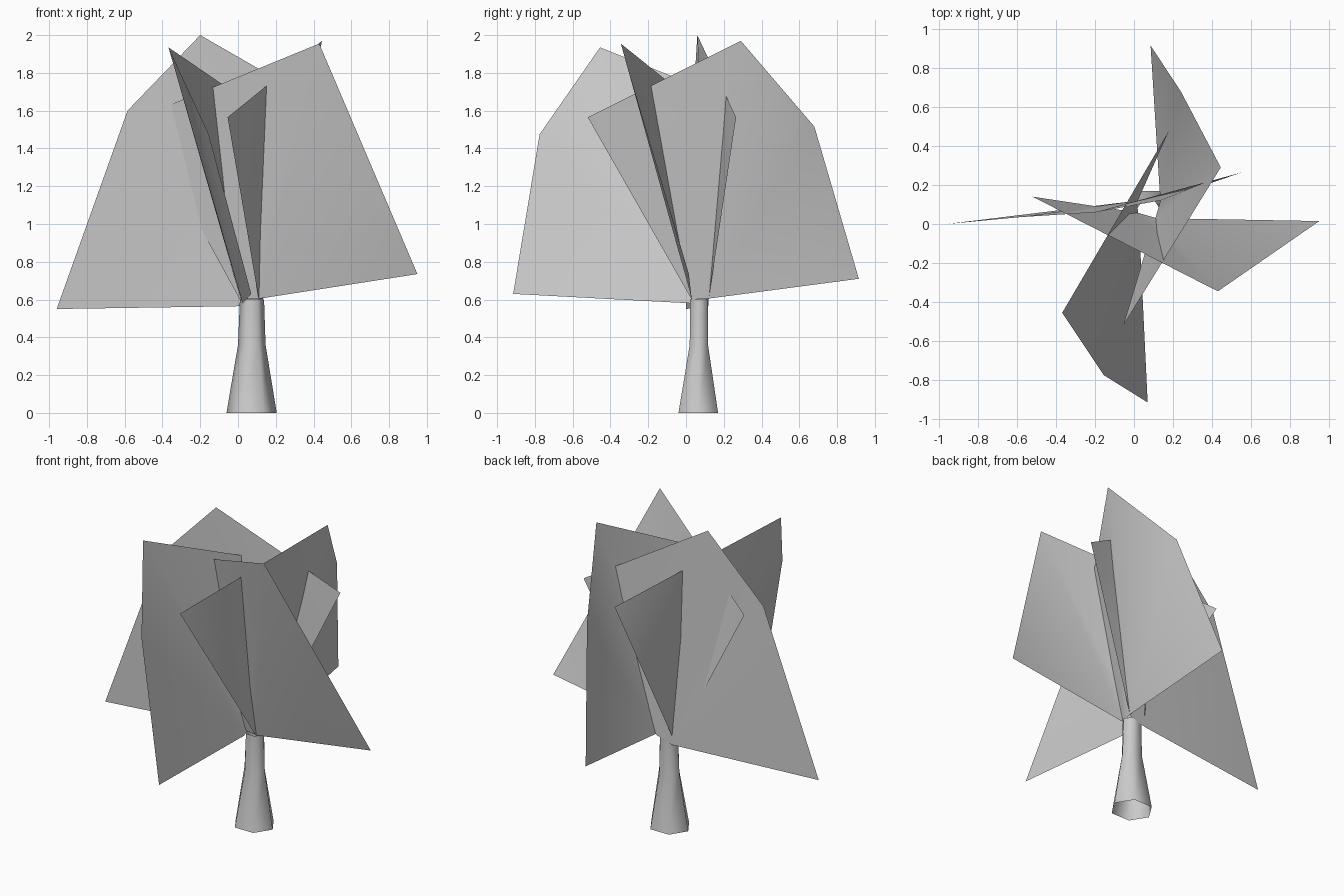
import bpy, bmesh
from math import cos, sin, pi

cube = bpy.data.objects.get("Cube")
if cube:
    bpy.data.objects.remove(cube)

# One plain grey for the whole plant
grey = bpy.data.materials.new("plain grey")
grey.use_nodes = True
GREY = (0.6, 0.6, 0.6, 1)
grey.diffuse_color = GREY
grey.node_tree.nodes["Principled BSDF"].inputs["Base Color"].default_value = GREY


def finish(name, bm):
    """Turn a bmesh into a smooth shaded object."""
    mesh = bpy.data.meshes.new(name)
    bm.to_mesh(mesh)
    bm.free()
    mesh.materials.append(grey)
    mesh.shade_smooth()
    obj = bpy.data.objects.new(name, mesh)
    bpy.context.collection.objects.link(obj)
    return obj


# Stem: hollow six-sided tube, flared at the foot and open at both ends
SIDES = 6
bm = bmesh.new()
rings = []
for z, cx, cy, rx, ry in [(0, .072, .065, .133, .121),
                          (.36, .073, .068, .073, .056),
                          (.6, .074, .07, .064, .055)]:
    rings.append([bm.verts.new((cx + rx * cos(2 * pi * i / SIDES),
                                cy + ry * sin(2 * pi * i / SIDES), z))
                  for i in range(SIDES)])
for low, high in zip(rings, rings[1:]):
    for i in range(SIDES):
        j = (i + 1) % SIDES
        bm.faces.new((low[i], low[j], high[j], high[i]))
finish("stem", bm)


def leaf(name, root, heel, far, top, *outer):
    """Folded sheet: the outer half fans from root, the inner half from heel."""
    bm = bmesh.new()
    root, heel, far, top = [bm.verts.new(p) for p in (root, heel, far, top)]
    rim = [bm.verts.new(p) for p in outer] + [top]
    for a, b in zip(rim, rim[1:]):
        bm.faces.new((root, a, b))
    bm.faces.new((root, top, heel))
    bm.faces.new((heel, top, far))
    finish(name, bm)


# Leaves: a pinwheel of four, each growing from one side of the stem's mouth
leaf("left_leaf", (.115, .03, .605), (.01, .06, .6), (-.52, .14, 1.565),
     (.43, -.345, 1.955), (.95, .015, .735))
leaf("back_leaf", (.135, .118, .605), (.11, .03, .6), (-.055, -.52, 1.565),
     (.445, .29, 1.97), (.085, .915, .71), (.24, .68, 1.515))
leaf("right_leaf", (.02, .12, .565), (.13, .12, .6), (.555, .265, 1.565),
     (-.2, .06, 2), (-.96, 0, .55), (-.585, .035, 1.6))
leaf("front_leaf", (.025, .025, .58), (.015, .11, .6), (.18, .48, 1.56),
     (-.368, -.455, 1.935), (.07, -.915, .63), (-.155, -.775, 1.475))
